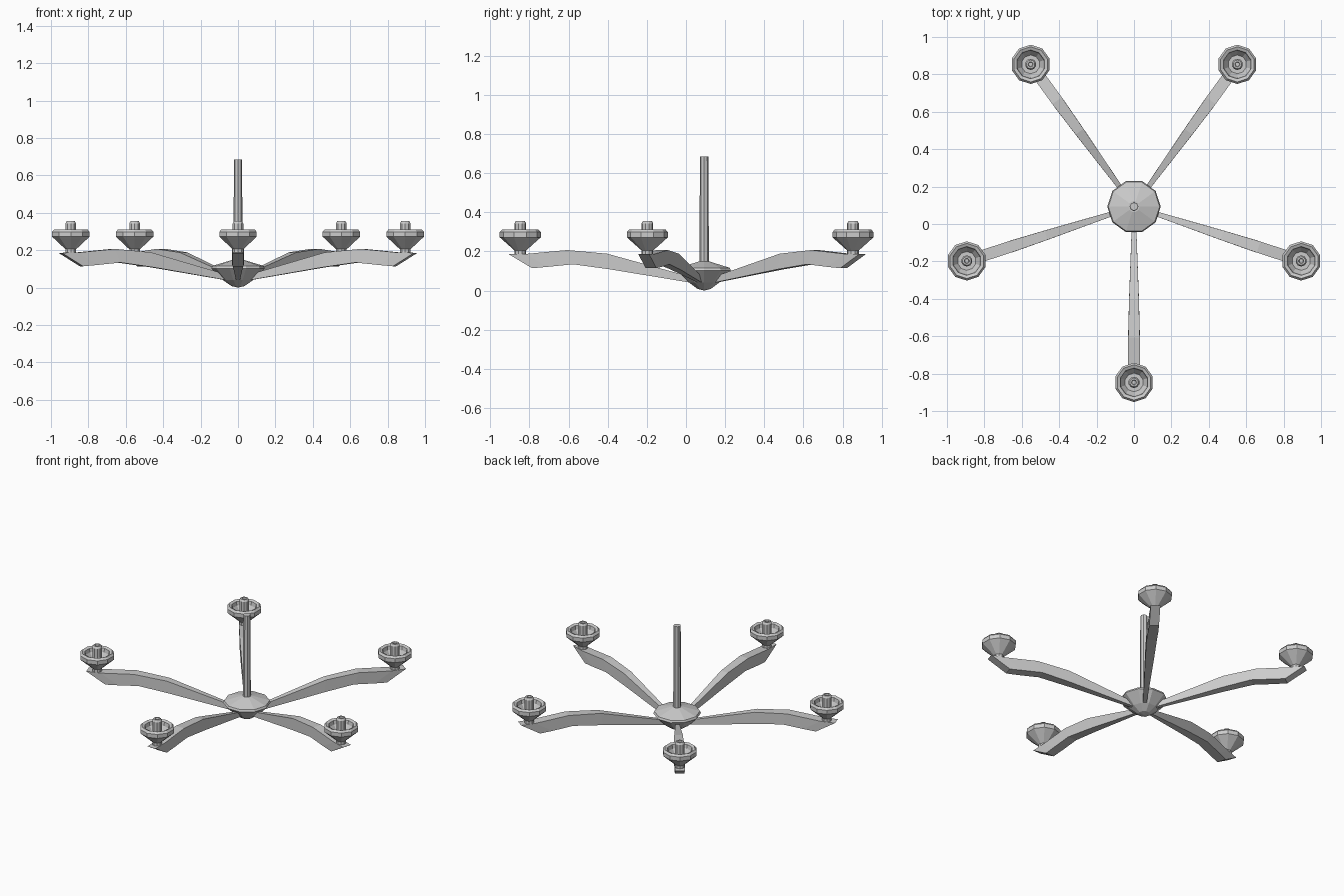
import bpy, bmesh
from math import sin, cos, pi, radians
from mathutils import Matrix, Vector

if "Cube" in bpy.data.objects:
    bpy.data.objects.remove(bpy.data.objects["Cube"])

HUB = Vector((0, 0.093, 0))


def finish(name, bm, matrix):
    bmesh.ops.remove_doubles(bm, verts=bm.verts, dist=1e-5)
    bmesh.ops.recalc_face_normals(bm, faces=bm.faces)
    mesh = bpy.data.meshes.new(name)
    bm.to_mesh(mesh)
    bm.free()
    obj = bpy.data.objects.new(name, mesh)
    obj.matrix_world = matrix
    bpy.context.collection.objects.link(obj)
    return obj


def lathe(name, profile, sides, matrix):
    """Revolve (radius, z) points; zero radius points close the ends."""
    bm = bmesh.new()
    rings = []
    for r, z in profile:
        if r == 0:
            rings.append([bm.verts.new((0, 0, z))] * sides)
        else:
            rings.append([bm.verts.new((r * cos(2 * pi * i / sides),
                                        r * sin(2 * pi * i / sides), z))
                          for i in range(sides)])
    for a, b in zip(rings, rings[1:]):
        for i in range(sides):
            j = (i + 1) % sides
            quad = list(dict.fromkeys((a[i], a[j], b[j], b[i])))
            bm.faces.new(quad)
    return finish(name, bm, matrix)


def arm(name, matrix):
    """Tapered rectangular beam running out along local x."""
    # distance and z of top, distance and z of bottom, half width
    stations = [(0.05, 0.065, 0.05, 0.037, 0.010),
                (0.495, 0.188, 0.48, 0.108, 0.026),
                (0.70, 0.207, 0.67, 0.134, 0.031),
                (0.91, 0.187, 0.80, 0.121, 0.031),
                (1.00, 0.186, 0.88, 0.114, 0.029)]
    bm = bmesh.new()
    rings = [[bm.verts.new(p) for p in ((tx, -w, tz), (tx, w, tz), (bx, w, bz), (bx, -w, bz))]
             for tx, tz, bx, bz, w in stations]
    for a, b in zip(rings, rings[1:]):
        for i in range(4):
            j = (i + 1) % 4
            bm.faces.new((a[i], a[j], b[j], b[i]))
    bm.faces.new(rings[0])
    bm.faces.new(rings[-1])
    return finish(name, bm, matrix)


# central hub bowl and hanging rod
lathe("hub", [(0, 0), (0.035, 0.008), (0.08, 0.04), (0.143, 0.103),
              (0.137, 0.116), (0.03, 0.148), (0, 0.148)], 10, Matrix.Translation(HUB))
lathe("hanging_rod", [(0, 0.13), (0.024, 0.13), (0.022, 0.685), (0, 0.685)],
      8, Matrix.Translation(HUB))

# five arms, each with a cup and a candle stub
cup_profile = [(0, 0.183), (0.03, 0.183), (0.03, 0.205), (0.095, 0.263),
               (0.105, 0.272), (0.105, 0.298), (0.094, 0.311), (0.077, 0.304),
               (0.072, 0.28), (0.05, 0.25), (0, 0.25)]
candle_profile = [(0, 0.24), (0.03, 0.24), (0.03, 0.343), (0.023, 0.355),
                  (0.014, 0.355), (0.011, 0.345), (0, 0.345)]
for k in range(5):
    turn = Matrix.Translation(HUB) @ Matrix.Rotation(radians(-90 + 72 * k), 4, 'Z')
    seat = turn @ Matrix.Translation((0.94, 0, 0))
    arm(f"arm_{k + 1}", turn)
    lathe(f"cup_{k + 1}", cup_profile, 10, seat)
    lathe(f"candle_{k + 1}", candle_profile, 10, seat)
